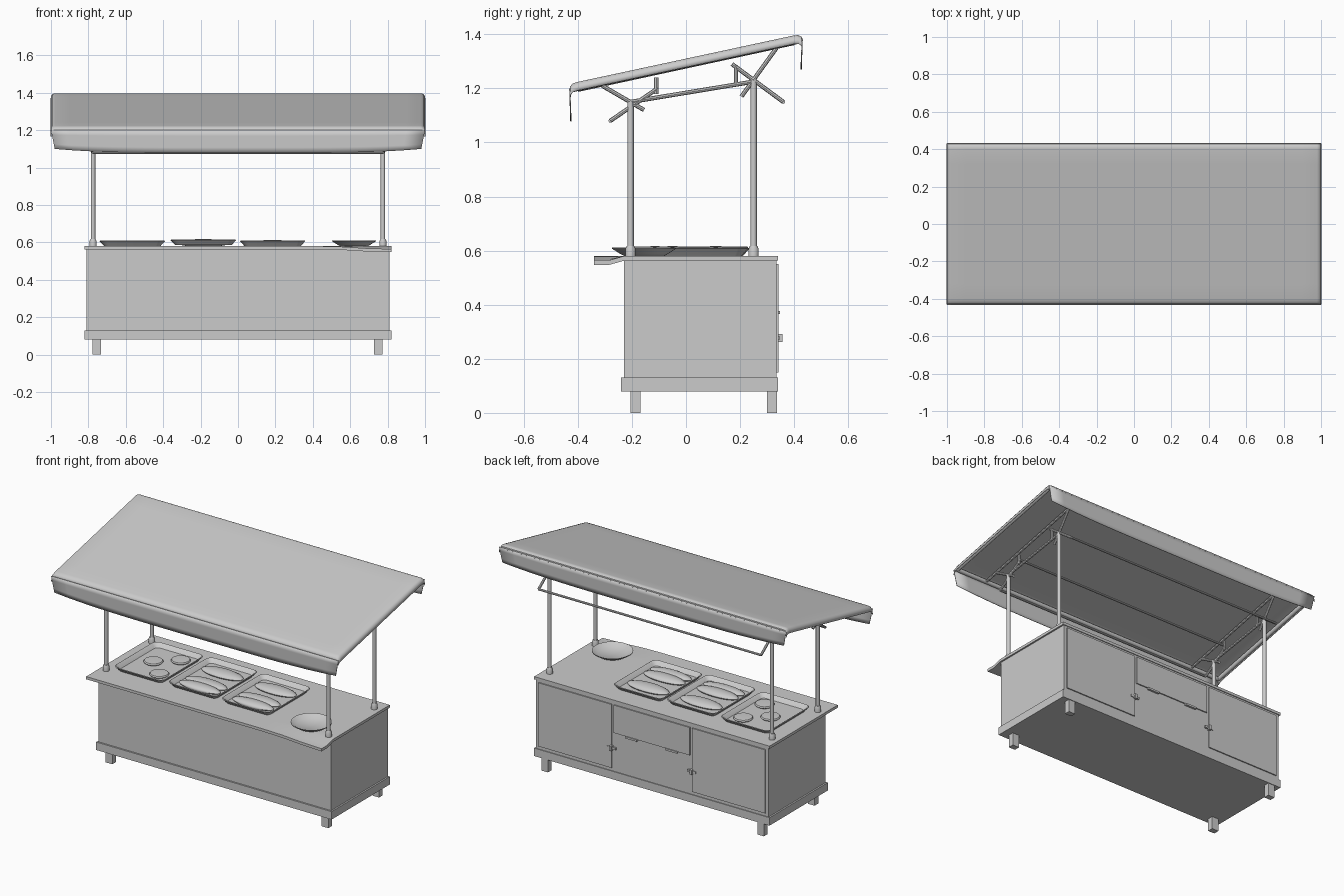
import bpy, bmesh, math
from mathutils import Vector

cube = bpy.data.objects.get("Cube")
if cube:
    bpy.data.objects.remove(cube)

grey = bpy.data.materials.new("plain_grey")
grey.use_nodes = True
tone = (0.6, 0.6, 0.6, 1)
grey.diffuse_color = tone
grey.node_tree.nodes["Principled BSDF"].inputs["Base Color"].default_value = tone


def finish(name, bm, smooth=False):
    bmesh.ops.recalc_face_normals(bm, faces=bm.faces)
    mesh = bpy.data.meshes.new(name)
    bm.to_mesh(mesh)
    bm.free()
    mesh.materials.append(grey)
    ob = bpy.data.objects.new(name, mesh)
    bpy.context.collection.objects.link(ob)
    if smooth:
        bpy.ops.object.select_all(action='DESELECT')
        ob.select_set(True)
        bpy.context.view_layer.objects.active = ob
        bpy.ops.object.shade_smooth_by_angle(angle=math.radians(40))
    return ob


def box(name, x, y, z, bevel=0.0):
    bm = bmesh.new()
    bmesh.ops.create_cube(bm, size=1)
    for v in bm.verts:
        for i, (a, b) in enumerate((x, y, z)):
            v.co[i] = a + (b - a) * (v.co[i] + 0.5)
    if bevel:
        bmesh.ops.bevel(bm, geom=bm.edges[:], offset=bevel, segments=1, affect='EDGES')
    return finish(name, bm)


def rod(name, a, b, r, sides=12):
    a, b = Vector(a), Vector(b)
    bm = bmesh.new()
    bmesh.ops.create_cone(bm, cap_ends=True, segments=sides, radius1=r, radius2=r, depth=(b - a).length)
    bm.transform(Vector((0, 0, 1)).rotation_difference(b - a).to_matrix().to_4x4())
    bmesh.ops.translate(bm, verts=bm.verts, vec=(a + b) / 2)
    return finish(name, bm, True)


def lathe(name, profile, centre, sides=32):
    bm = bmesh.new()
    vs = [bm.verts.new((r, 0, z)) for r, z in profile]
    es = [bm.edges.new(p) for p in zip(vs, vs[1:])]
    bmesh.ops.spin(bm, geom=vs + es, axis=(0, 0, 1), cent=(0, 0, 0), steps=sides, angle=math.tau)
    bmesh.ops.remove_doubles(bm, verts=bm.verts, dist=0.0002)
    bmesh.ops.translate(bm, verts=bm.verts, vec=centre)
    return finish(name, bm, True)


def sheet(name, rows, thickness=0.004):
    bm = bmesh.new()
    grid = [[bm.verts.new(p) for p in row] for row in rows]
    for r, s in zip(grid, grid[1:]):
        for i in range(len(r) - 1):
            bm.faces.new((r[i], r[i + 1], s[i + 1], s[i]))
    ob = finish(name, bm, True)
    mod = ob.modifiers.new("thickness", 'SOLIDIFY')
    mod.thickness = thickness
    mod.offset = 0
    return ob


# Cabinet, skirt and feet
box("cabinet", (-0.81, 0.81), (-0.23, 0.335), (0.1, 0.57))
box("skirt", (-0.82, 0.82), (-0.24, 0.34), (0.08, 0.13))
for x in (-0.755, 0.75):
    for y in (-0.187, 0.318):
        box("foot", (x - 0.023, x + 0.023), (y - 0.018, y + 0.018), (0, 0.08))

# Counter top with one front corner bent down
bm = bmesh.new()
bmesh.ops.create_cube(bm, size=1)
bmesh.ops.subdivide_edges(bm, edges=bm.edges[:], cuts=11, use_grid_fill=True)
for v in bm.verts:
    v.co = Vector((v.co.x * 1.64, v.co.y * 0.68, 0.572 + v.co.z * 0.017))
    if v.co.y < -0.26 and v.co.x > 0.5:
        v.co.z -= 0.016 * min(1, (v.co.x - 0.5) / 0.25)
finish("counter_top", bm, True)

# Doors, flap and fittings on the back
for s in (-1, 1):
    box("door", sorted((s * 0.28, s * 0.79)), (0.33, 0.342), (0.15, 0.55))
    box("latch_plate", sorted((s * 0.25, s * 0.31)), (0.335, 0.346), (0.27, 0.284))
    box("latch_knob", sorted((s * 0.272, s * 0.288)), (0.335, 0.356), (0.262, 0.292))
    box("flap_hinge", sorted((s * 0.1, s * 0.18)), (0.335, 0.348), (0.365, 0.377))
box("flap", (-0.265, 0.265), (0.33, 0.342), (0.375, 0.55))

# Posts with collars
posts = ((-0.205, 1.15), (0.25, 1.23))
for s in (-1, 1):
    x = s * 0.775
    for y, top in posts:
        rod("post", (x, y, 0.57), (x, y, top), 0.012)
        lathe("post_collar", [(0, 0), (0.019, 0), (0.019, 0.028), (0.014, 0.04), (0, 0.04)], (x, y, 0.578), 16)
    # Side braces, given as pairs of (y, z) points
    for a, b in (((-0.205, 1.15), (0.25, 1.225)),
                 ((-0.28, 1.08), (-0.105, 1.2)), ((-0.31, 1.21), (-0.155, 1.12)),
                 ((-0.11, 1.18), (-0.11, 1.24)), ((0.205, 1.17), (0.335, 1.35)),
                 ((0.17, 1.29), (0.36, 1.15)), ((0.185, 1.215), (0.185, 1.285)),
                 ((-0.4, 1.195), (0.4, 1.368))):
        rod("brace", (x, *a), (x, *b), 0.008, 8)
for y, z in ((-0.28, 1.08), (-0.11, 1.21), (0.36, 1.15)):
    rod("long_bar", (-0.775, y, z), (0.775, y, z), 0.007, 8)

# Perimeter tube of the canopy
ends = ((-0.415, 1.2), (0.415, 1.378))
for y, z in ends:
    rod("canopy_edge_tube", (-0.985, y, z), (0.985, y, z), 0.013)
for s in (-1, 1):
    rod("canopy_side_tube", (s * 0.985, *ends[0]), (s * 0.985, *ends[1]), 0.013)

# Cloth roof: (x, drop) stations roll the short sides over the tube
stations = [(-1, -0.03), (-0.998, -0.014), (-0.99, -0.003), (-0.978, 0)]
stations += [(i * 0.1, 0) for i in range(-9, 10)] + [(-x, d) for x, d in reversed(stations)]
profile = [(-0.428, 1.195), (-0.426, 1.207), (-0.418, 1.216), (-0.4, 1.222)]
profile += [(-0.4 + 0.08 * i, 1.222 + 0.0172 * i) for i in range(1, 10)]
profile += [(0.4, 1.394), (0.415, 1.395), (0.426, 1.389), (0.43, 1.378)]
sheet("canopy_cloth", [[(x, y, z + d) for y, z in profile] for x, d in stations])


# Hanging valances, deepest in the middle
def valance(name, y, top, depth, lean):
    rows = []
    for i in range(21):
        t = i / 10 - 1
        fall = depth * (1 - 0.18 * abs(t) ** 4)
        rows.append([(t * (1 - 0.02 * k), y + lean * k, top - fall * k) for k in (0, 0.25, 0.5, 0.75, 1)])
    sheet(name, rows)


valance("front_valance", -0.43, 1.2, 0.122, 0.004)
valance("back_valance", 0.43, 1.384, 0.115, -0.004)


# Trays: rounded rectangular rings joined from floor to rim
def rounded(cx, cy, hx, hy, r, z):
    pts = []
    for k, (sx, sy) in enumerate(((1, 1), (-1, 1), (-1, -1), (1, -1))):
        for j in range(5):
            a = (k + j / 4) * math.pi / 2
            pts.append((cx + sx * (hx - r) + r * math.cos(a), cy + sy * (hy - r) + r * math.sin(a), z))
    return pts


def tray(cx, cy, z):
    bm = bmesh.new()
    rings = []
    for inset, h in ((0.024, 0), (0.006, 0.02), (0, 0.026), (0.004, 0.029), (0.012, 0.024), (0.028, 0.005)):
        rings.append([bm.verts.new(p) for p in
                      rounded(cx, cy, 0.175 - inset, 0.215 - inset, 0.04 - inset * 0.6, z + h)])
    n = len(rings[0])
    for a, b in zip(rings, rings[1:]):
        for i in range(n):
            bm.faces.new((a[i], a[(i + 1) % n], b[(i + 1) % n], b[i]))
    bm.faces.new(rings[0])
    bm.faces.new(rings[-1])
    finish("tray", bm, True)


def loaf(x, y, z, length=0.14, width=0.05):
    bm = bmesh.new()
    bmesh.ops.create_uvsphere(bm, u_segments=24, v_segments=10, radius=1)
    for v in bm.verts:
        v.co = Vector((x + v.co.x * length, y + v.co.y * width, z + v.co.z * 0.021))
    finish("loaf", bm, True)


tray(-0.565, 0.02, 0.581)
tray(-0.185, 0.015, 0.586)
tray(0.185, 0.015, 0.581)
for x, z in ((-0.185, 0.597), (0.185, 0.592)):
    for y, w in ((0.11, 0.055), (-0.05, 0.05), (-0.115, 0.045)):
        loaf(x, y, z, 0.142, w)

# Round patties on the first tray
for x, y in ((-0.61, 0.03), (-0.49, 0.13), (-0.485, -0.09)):
    lathe("patty", [(0, 0), (0.052, 0), (0.057, 0.006), (0.052, 0.013), (0, 0.016)], (x, y, 0.586))

# Dish
lathe("dish", [(0, 0), (0.075, 0), (0.09, 0.008), (0.118, 0.026), (0.118, 0.03),
               (0.108, 0.027), (0.085, 0.012), (0, 0.008)], (0.62, -0.155, 0.581), 40)
